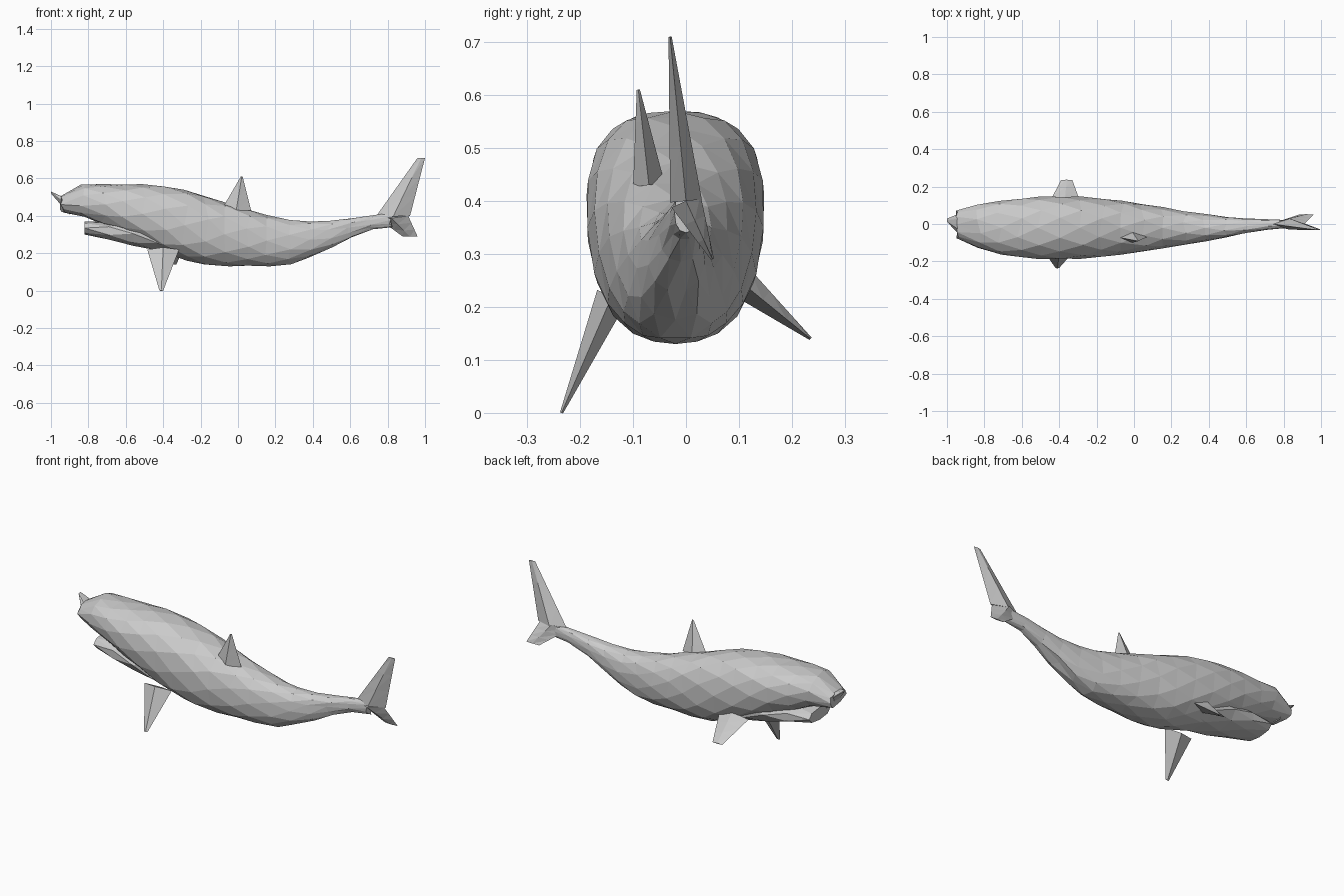
import bpy, bmesh, math, random
from mathutils import Vector

random.seed(4)
if "Cube" in bpy.data.objects:
    bpy.data.objects.remove(bpy.data.objects["Cube"], do_unlink=True)

skin = bpy.data.materials.new("grey skin")
skin.use_nodes = True
grey = (0.6, 0.6, 0.6, 1)
skin.diffuse_color = grey
skin.node_tree.nodes["Principled BSDF"].inputs["Base Color"].default_value = grey


def ease(x, start, end):
    """Smooth step from zero at start to one at end."""
    u = min(max((x - start) / (end - start), 0), 1)
    return u * u * (3 - 2 * u)


def steps(count):
    return [i / (count - 1) for i in range(count)]


def build_skin(name, rings, stagger):
    """Join successive rings with triangles and close both ends."""
    bm = bmesh.new()
    loops = [[bm.verts.new(point) for point in ring] for ring in rings]
    for i, (a, b) in enumerate(zip(loops, loops[1:])):
        for j in range(len(a)):
            k = (j + 1) % len(a)
            if stagger and i % 2:
                bm.faces.new((a[j], b[k], b[j]))
                bm.faces.new((a[j], a[k], b[k]))
            else:
                bm.faces.new((a[j], a[k], b[j]))
                bm.faces.new((b[j], a[k], b[k]))
    bm.faces.new(loops[0])
    bm.faces.new(loops[-1])
    bmesh.ops.recalc_face_normals(bm, faces=bm.faces)
    mesh = bpy.data.meshes.new(name)
    bm.to_mesh(mesh)
    bm.free()
    mesh.materials.append(skin)
    obj = bpy.data.objects.new(name, mesh)
    bpy.context.collection.objects.link(obj)


def bulge(value):
    return math.copysign(abs(value) ** 0.85, value)


def hull(name, section, count, sides, jitter):
    """Staggered hull; section(u) returns x, top, bottom, half width, middle y."""
    rings = []
    for i, u in enumerate(steps(count)):
        x, top, bottom, half, middle = section(u)
        ring = []
        for j in range(sides):
            angle = math.tau * (j + i % 2 / 2) / sides
            y = middle + half * bulge(math.sin(angle))
            z = (top + bottom) / 2 + (top - bottom) / 2 * bulge(math.cos(angle))
            ring.append((x + random.uniform(-jitter, jitter), y, z))
        rings.append(ring)
    build_skin(name, rings, True)


def blade(name, root, tip, root_chord, tip_chord, thickness):
    """Tapered fin with a diamond cross-section, from root to tip."""
    root, tip = Vector(root), Vector(tip)
    along = Vector((1, 0, 0))
    across = (tip - root).cross(along).normalized()
    rings = []
    for u in steps(4):
        centre = root.lerp(tip, u)
        chord = along * (root_chord + (tip_chord - root_chord) * u) / 2
        depth = across * thickness * (1 - 0.9 * u)
        rings.append([centre - chord, centre + depth, centre + chord, centre - depth])
    build_skin(name, rings, False)


def half_width(x):
    """Rounded head, widest near the flippers, easing into the tail stalk."""
    widest = -0.4
    if x < widest:
        return 0.17 * math.sqrt(1 - ((x - widest) / 0.6) ** 2)
    return 0.17 - 0.15 * ease(x, widest, 0.9)


def body_section(u):
    x = -0.94 + 1.76 * u
    top = 0.57 - 0.2 * ease(x, -0.5, 0.4) + 0.05 * ease(x, 0.4, 0.9)
    top -= 0.1 * ease(x, -0.85, -1)
    bottom = 0.42 - 0.29 * ease(x, -1, -0.1) + 0.21 * ease(x, 0.2, 0.8)
    middle = -0.02 * ease(x, -1, -0.7) * ease(x, 0.8, 0.4)
    return x, top, bottom, half_width(x), middle


def jaw_section(u):
    x = -0.82 + 0.52 * u
    return x, 0.37, 0.3 - 0.12 * u, 0.78 * half_width(x), -0.02


def snout_section(u):
    return 0.1 * u - 1, 0.53 - 0.04 * u, 0.52 - 0.12 * u, 0.01 + 0.07 * u, 0.02 - 0.03 * u


# Main body from blunt head to tail stalk
hull("body", body_section, count=17, sides=12, jitter=0.015)

# Lower jaw tucked under the head, and pointed upper lip
hull("lower_jaw", jaw_section, count=5, sides=8, jitter=0)
hull("snout", snout_section, count=2, sides=6, jitter=0)

# Back fin, leaning to the right
blade("dorsal_fin", root=(-0.01, -0.07, 0.43), tip=(0.02, -0.09, 0.61),
      root_chord=0.16, tip_chord=0.01, thickness=0.03)

# Side fins, each posed separately
blade("right_flipper", root=(-0.4, -0.14, 0.22), tip=(-0.41, -0.235, 0),
      root_chord=0.17, tip_chord=0.02, thickness=0.03)
blade("left_flipper", root=(-0.37, 0.1, 0.25), tip=(-0.36, 0.235, 0.14),
      root_chord=0.18, tip_chord=0.06, thickness=0.03)

# Tail fin with a tall upper lobe and a short lower lobe
blade("upper_tail_lobe", root=(0.83, 0, 0.4), tip=(0.98, -0.03, 0.71),
      root_chord=0.18, tip_chord=0.04, thickness=0.03)
blade("lower_tail_lobe", root=(0.82, 0, 0.4), tip=(0.92, 0.05, 0.29),
      root_chord=0.18, tip_chord=0.08, thickness=0.03)
